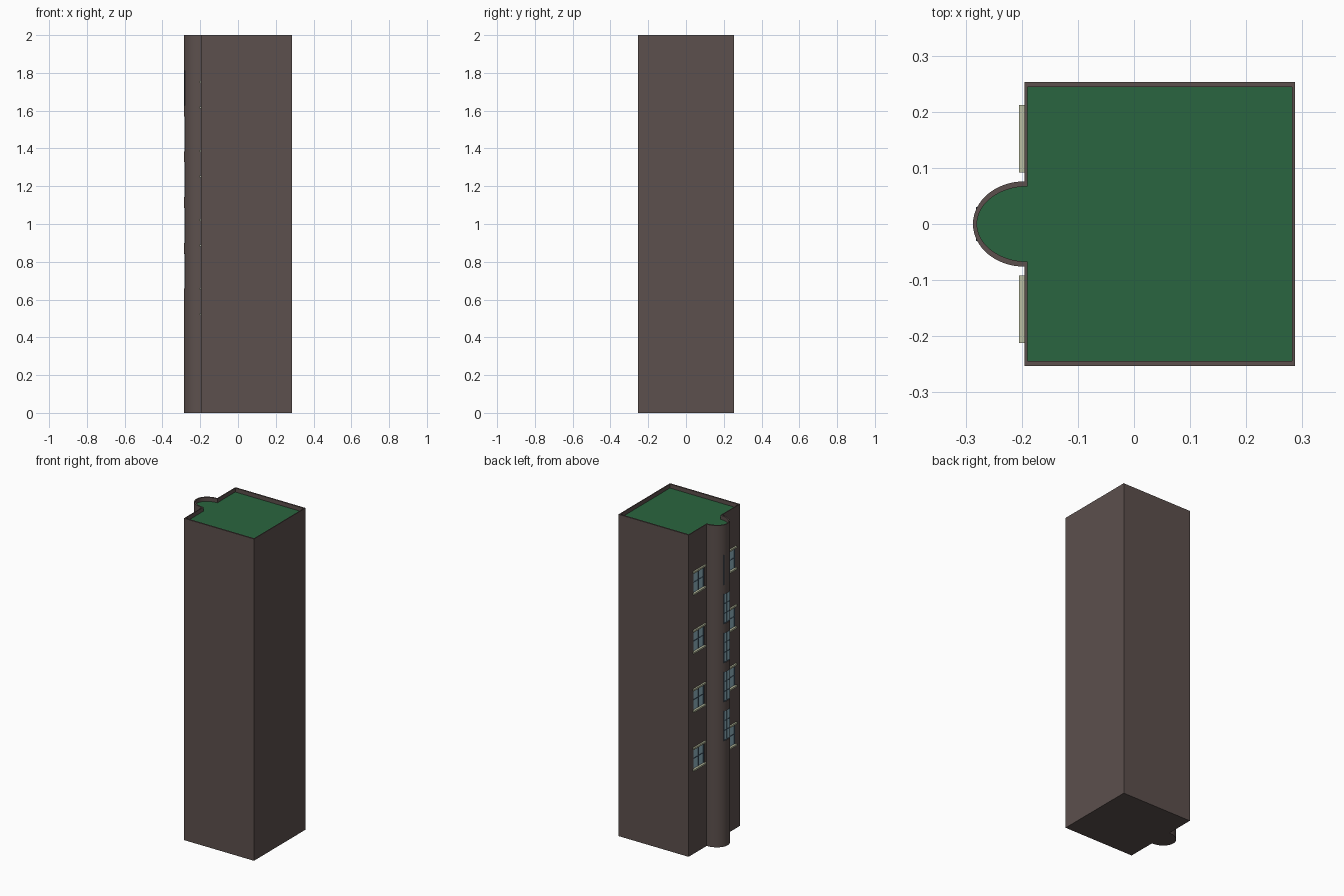
import bpy, bmesh, math

if "Cube" in bpy.data.objects:
    bpy.data.objects.remove(bpy.data.objects["Cube"])

H = 2.0                      # tower height
XW, XE, YH = -0.195, 0.287, 0.253
T = 0.009                    # parapet thickness
ROOF = 1.975


def material(name, rgb):
    m = bpy.data.materials.new(name)
    m.diffuse_color = (*rgb, 1)
    m.use_nodes = True
    m.node_tree.nodes["Principled BSDF"].inputs["Base Color"].default_value = m.diffuse_color
    return m


STONE = material("brown_wall", (0.107, 0.08, 0.074))
GREEN = material("green_roof", (0.023, 0.13, 0.05))
GLASS = material("glass", (0.3, 0.48, 0.56))
FRAME = material("dark_frame", (0.06, 0.11, 0.16))
CREAM = material("cream_trim", (0.5, 0.52, 0.36))


def finish(bm, name, mat):
    bmesh.ops.recalc_face_normals(bm, faces=bm.faces)
    me = bpy.data.meshes.new(name)
    bm.to_mesh(me)
    bm.free()
    ob = bpy.data.objects.new(name, me)
    bpy.context.collection.objects.link(ob)
    if mat:
        me.materials.append(mat)
    return ob


def add_box(bm, x0, x1, y0, y1, z0, z1):
    vs = bmesh.ops.create_cube(bm, size=1)["verts"]
    for v in vs:
        v.co = ((x0 + x1) / 2 + v.co.x * (x1 - x0),
                (y0 + y1) / 2 + v.co.y * (y1 - y0),
                (z0 + z1) / 2 + v.co.z * (z1 - z0))


def outline(t):
    """Rectangle with a half-round bay on the west side, inset by t."""
    xw, xe, yh = XW + t * 0.6, XE - t * 0.6, YH - t
    rx, ry, n = xw + 0.287 - t * 0.8, 0.076 - t, 32
    pts = [(xw, -yh), (xe, -yh), (xe, yh), (xw, yh)]
    for i in range(n + 1):
        a = math.pi / 2 + math.pi * i / n
        pts.append((xw + rx * math.cos(a), ry * math.sin(a)))
    return pts


def stacked(rings, name, mat):
    """Closed solid made by bridging equal-count rings of (t, z)."""
    bm = bmesh.new()
    loops = [[bm.verts.new((x, y, z)) for x, y in outline(t)] for t, z in rings]
    for a, b in zip(loops, loops[1:]):
        for i in range(len(a)):
            j = (i + 1) % len(a)
            bm.faces.new((a[i], a[j], b[j], b[i]))
    bm.faces.new(loops[0][::-1])
    bm.faces.new(loops[-1])
    return finish(bm, name, mat)


# Tower walls with parapet, and the roof inside it
tower = stacked([(0, 0), (0, H), (T, H), (T, ROOF - 0.008)], "tower_walls", STONE)
stacked([(T, ROOF - 0.008), (T, ROOF)], "roof", GREEN)

cut, glass, frame, trim = (bmesh.new() for _ in range(4))


def window(x, yc, zc, w, h, cols, rows, bar):
    """Glass pane, border and glazing bars, facing -x with the glass at x."""
    y0, y1, z0, z1 = yc - w / 2, yc + w / 2, zc - h / 2, zc + h / 2
    add_box(cut, x, -0.33, y0, y1, z0, z1)
    add_box(glass, x - 0.001, x + 0.004, y0, y1, z0, z1)
    for i in range(cols + 1):
        y = y0 + bar / 2 + (w - bar) * i / cols
        add_box(frame, x - 0.003, x + 0.002, y - bar / 2, y + bar / 2, z0, z1)
    for i in range(rows + 1):
        z = z0 + bar / 2 + (h - bar) * i / rows
        add_box(frame, x - 0.003, x + 0.002, y0, y1, z - bar / 2, z + bar / 2)


# Flat-wall windows with lintel and sill, either side of the bay
for k in range(4):
    zb, zt = 0.522 + 0.365 * k, 0.657 + 0.365 * k
    for s in (-1, 1):
        yc = s * 0.152
        window(XW + 0.005, yc, (zb + zt) / 2, 0.106, zt - zb, 2, 2, 0.005)
        for z in (zb, zt):
            add_box(trim, XW - 0.01, XW + 0.004, yc - 0.06, yc + 0.06,
                    z - 0.005, z + 0.005)

# Tall windows up the bay
for k in range(5):
    window(-0.279, 0, 0.75 + 0.2425 * k, 0.06, 0.185, 2, 3, 0.004)

# Cut the openings into the walls
cutter = finish(cut, "opening_cutter", None)
cutter.hide_render = True
mod = tower.modifiers.new("openings", 'BOOLEAN')
mod.operation, mod.solver, mod.object = 'DIFFERENCE', 'EXACT', cutter
bpy.context.view_layer.objects.active = tower
tower.select_set(True)
bpy.ops.object.modifier_apply(modifier=mod.name)
bpy.data.objects.remove(cutter)
bpy.ops.object.shade_smooth_by_angle(angle=math.radians(30))

finish(glass, "window_glass", GLASS)
finish(frame, "window_frames", FRAME)
finish(trim, "lintels_and_sills", CREAM)
